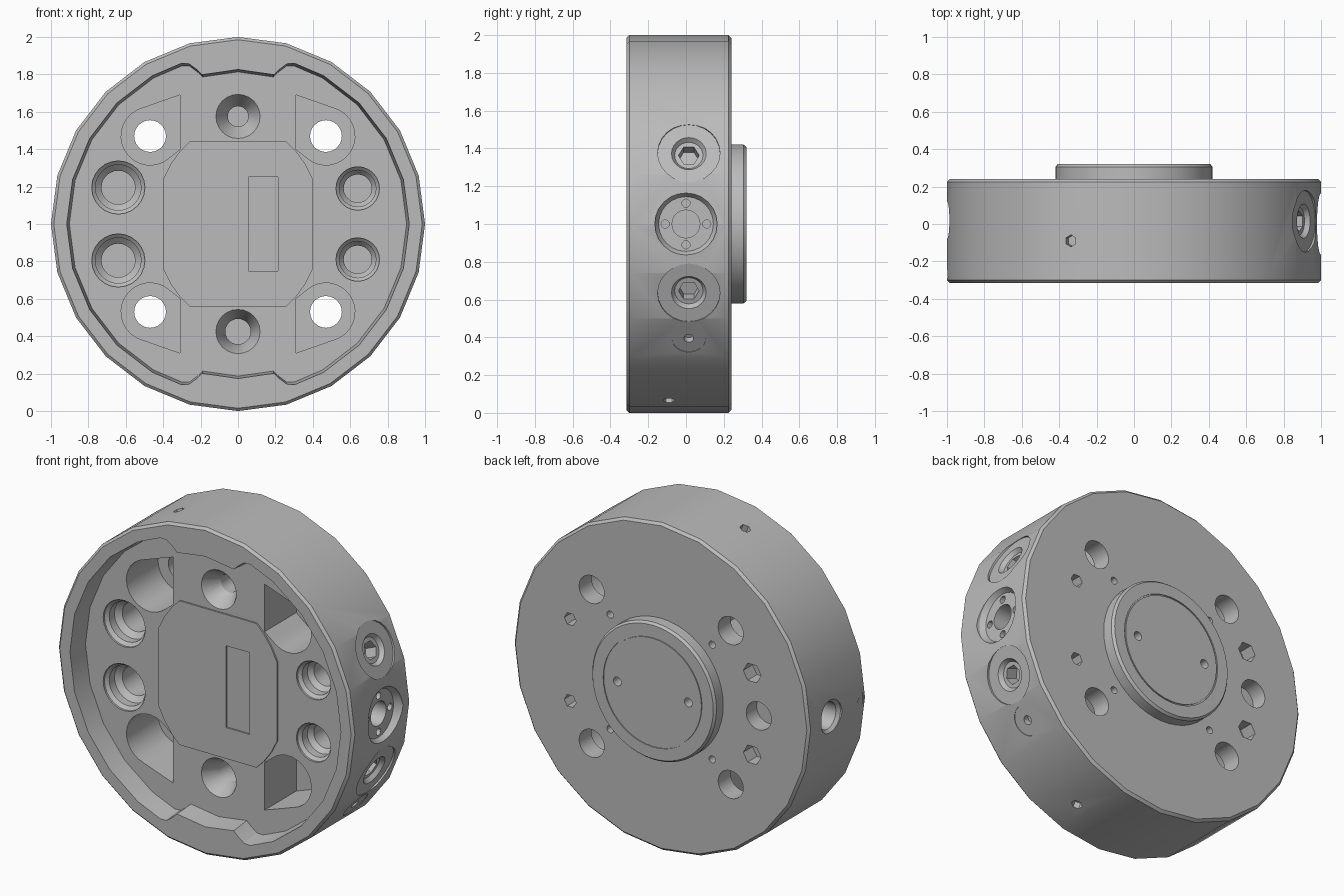
import bpy, bmesh
from math import sin, cos, pi, radians, asin
from mathutils import Vector

if "Cube" in bpy.data.objects:
    bpy.data.objects.remove(bpy.data.objects["Cube"])

MID = Vector((0, 0, 1))
FRONT, BACK, FLOOR = -0.315, 0.24, -0.185
INWARD, OUTWARD = Vector((0, 1, 0)), Vector((0, -1, 0))

metal = bpy.data.materials.new("grey metal")
metal.use_nodes = True
grey = (0.5, 0.5, 0.5, 1)
metal.diffuse_color = grey
metal.node_tree.nodes["Principled BSDF"].inputs["Base Color"].default_value = grey


def skin(name, rings):
    """Closed solid through a stack of equal rings of points."""
    bm = bmesh.new()
    loops = [[bm.verts.new(p) for p in ring] for ring in rings]
    n = len(loops[0])
    for a, b in zip(loops, loops[1:]):
        for i in range(n):
            j = (i + 1) % n
            bm.faces.new((a[i], a[j], b[j], b[i]))
    bm.faces.new(loops[0][::-1])
    bm.faces.new(loops[-1])
    bmesh.ops.recalc_face_normals(bm, faces=bm.faces)
    mesh = bpy.data.meshes.new(name)
    bm.to_mesh(mesh)
    bm.free()
    mesh.materials.append(metal)
    ob = bpy.data.objects.new(name, mesh)
    bpy.context.collection.objects.link(ob)
    return ob


def turned(name, profile, n, origin, axis):
    """Solid of revolution from (radius, distance along axis) pairs."""
    q = Vector(axis).to_track_quat('Z', 'Y')
    return skin(name, [[origin + q @ Vector((r * cos(2 * pi * i / n), r * sin(2 * pi * i / n), d))
                        for i in range(n)] for r, d in profile])


def prism(name, points, y0, y1, taper=1):
    """Outline in (x, z) about the centre, pushed from y0 to y1."""
    return skin(name, [[MID + Vector((x * k, y, z * k)) for x, z in points]
                       for y, k in ((y0, 1), (y1, taper))])


def cut(target, cutter):
    cutter.hide_render = True
    mod = target.modifiers.new("cut", 'BOOLEAN')
    mod.operation, mod.solver, mod.object = 'DIFFERENCE', 'EXACT', cutter
    bpy.context.view_layer.objects.active = target
    bpy.ops.object.modifier_apply(modifier=mod.name)
    bpy.data.objects.remove(cutter)


def bore(target, origin, axis, steps, n=24):
    """Stepped hole going along axis from a point on the surface."""
    cut(target, turned("cutter", [(steps[0][0], -0.04)] + steps, n, origin, axis))


def at(x, y, z):
    return MID + Vector((x, y, z))


def polar(r, degrees):
    """Point measured from straight up."""
    return r * sin(radians(degrees)), r * cos(radians(degrees))


# Main housing
body = turned("housing", [(0.985, FRONT), (1, FRONT + 0.015), (1, BACK - 0.015), (0.985, BACK)],
              24, MID, INWARD)

# Front recess with a locating lug at top and bottom
half = [(0, .83), (13.5, .825), (15, .86), (17, .9), (19.5, .915)]
half += [(a, .92) for a in range(30, 151, 15)]
half += [(180 - a, r) for a, r in half[4::-1]]
outline = [polar(r, a) for a, r in half]
outline += [(-x, z) for x, z in outline[-2:0:-1]]
cut(body, prism("cutter", outline, FRONT - 0.04, FLOOR, 0.98))

# Deep corner pockets with through holes
for sx in (1, -1):
    for sz in (1, -1):
        pocket = [(0.31, 0.69)]
        for i in range(17):
            dx, dz = polar(0.155, 15 + i * 13)
            pocket.append((0.47 + dx, 0.47 + dz))
        pocket.append((0.31, 0.40))
        cut(body, prism("cutter", [(x * sx, z * sz) for x, z in pocket], FLOOR - 0.06, 0.12))
        bore(body, at(0.47 * sx, 0.12, 0.47 * sz), INWARD, [(0.085, 0.2)])
        # Back face dowel holes and hexagon sockets
        bore(body, at(0.345 * sx, BACK, 0.35 * sz), OUTWARD, [(0.022, 0.06)], 12)
        bore(body, at(0.615 * sx, BACK, 0.25 * sz), OUTWARD,
             [(0.04 if sx > 0 else 0.06, 0.09)], 6)

# Front countersinks and stepped bores
for sz, r in ((1, 0.055), (-1, 0.068)):
    bore(body, at(0, FLOOR, 0.575 * sz), INWARD, [(0.118, 0), (r, 0.1), (r, 0.22)])
    bore(body, at(-0.64, FLOOR, 0.195 * sz), INWARD,
         [(0.142, 0.012), (0.122, 0.03), (0.122, 0.08), (0.09, 0.11), (0.09, 0.3)])
    bore(body, at(0.64, FLOOR, 0.19 * sz), INWARD,
         [(0.116, 0.012), (0.098, 0.03), (0.098, 0.08), (0.075, 0.11), (0.075, 0.3)])
bore(body, at(-0.66, BACK, 0), OUTWARD, [(0.085, 0.1)])


# Ports around the rim
def rim_point(height, side=1, top=0):
    """Rim direction from its height, or from its x position when top is set."""
    a = asin(height)
    return Vector((sin(a), 0, cos(a) * top)) if top else Vector((cos(a) * side, 0, sin(a)))


def rim_bore(out, y, steps, n=24):
    bore(body, MID + out + Vector((0, y, 0)), -out, steps, n)


for height in (0.38, -0.37):
    out = rim_point(height)
    rim_bore(out, 0.015, [(0.165, 0.02), (0.092, 0.02), (0.075, 0.045)])
    rim_bore(out, 0.015, [(0.055, 0.12)], 6)

right = rim_point(0)
rim_bore(right, 0, [(0.165, 0.02), (0.145, 0.05), (0.074, 0.05), (0.074, 0.18)])
for dy, dz in ((0.11, 0), (-0.11, 0), (0, 0.11), (0, -0.11)):
    bore(body, at(0.95, dy, dz), -right, [(0.022, 0.05)], 12)

rim_bore(rim_point(-0.612), 0.015, [(0.09, 0.012), (0.026, 0.012), (0.026, 0.05)])
rim_bore(rim_point(0, -1), 0.02, [(0.1, 0.012), (0.082, 0.03), (0.082, 0.13)])
rim_bore(rim_point(0, -1), -0.265, [(0.04, 0.006)], 3)
for x, top in ((-0.34, 1), (0.34, -1)):
    rim_bore(rim_point(x, top=top), -0.09, [(0.032, 0.05)], 6)

# Rear centring boss with an engraved ring and two pin holes
boss = turned("rear_boss", [(0.42, 0.2), (0.42, 0.305), (0.408, 0.32), (0.336, 0.32),
                            (0.336, 0.314), (0.328, 0.314), (0.328, 0.32)], 48, MID, INWARD)
for x in (0.24, -0.24):
    bore(boss, at(x, 0.32, 0), OUTWARD, [(0.027, 0.06)], 16)

# Front cover plate with a connector slot
corner = [(0.4, 0.24), (0.36, 0.32), (0.31, 0.39), (0.26, 0.44)]
upper = corner + [(-x, z) for x, z in corner[::-1]]
cover = prism("cover_plate", upper + [(-x, -z) for x, z in upper], FLOOR - 0.01, FLOOR + 0.03)
slot = [(0.055, -0.25), (0.215, -0.25), (0.215, 0.25), (0.055, 0.25)]
cut(cover, prism("cutter", slot, FLOOR - 0.05, FLOOR + 0.015))

# Connector contacts
parts = [body, boss, cover]
for col in range(2):
    for row in range(7):
        spot = at(0.1 + 0.07 * col, FLOOR + 0.02, (row - 3) * 0.068)
        parts.append(turned("contact_pin", [(0.028, 0), (0.028, 0.015), (0.02, 0.015), (0.02, 0.01)],
                            16, spot, OUTWARD))

# Smooth round walls, keep edges crisp
bpy.ops.object.select_all(action='DESELECT')
for ob in parts:
    ob.select_set(True)
bpy.context.view_layer.objects.active = body
bpy.ops.object.shade_smooth_by_angle(angle=radians(28))
